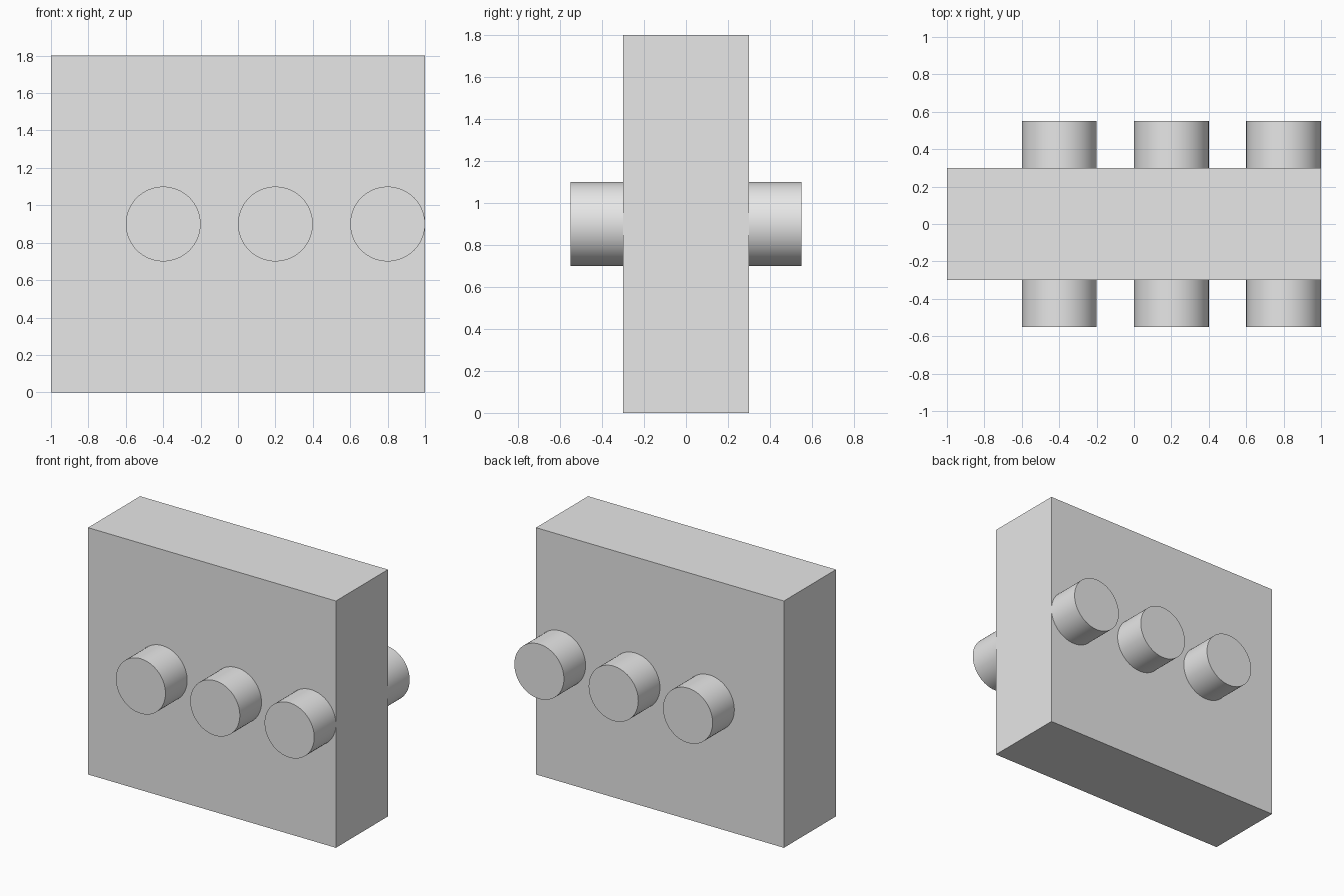
import bpy
import math

cube = bpy.data.objects.get("Cube")
if cube:
    bpy.data.objects.remove(cube, do_unlink=True)

# Single plain grey material
GREY = (0.8, 0.8, 0.8, 1.0)
grey = bpy.data.materials.new("light_grey")
grey.use_nodes = True
grey.diffuse_color = GREY
bsdf = next(n for n in grey.node_tree.nodes if n.type == 'BSDF_PRINCIPLED')
bsdf.inputs["Base Color"].default_value = GREY

WIDTH, DEPTH, HEIGHT = 2.0, 0.6, 1.8
PEG_RADIUS, PEG_LENGTH = 0.2, 1.1


def finish(name):
    obj = bpy.context.object
    obj.name = name
    obj.data.materials.clear()
    obj.data.materials.append(grey)
    return obj


# Upright slab
bpy.ops.mesh.primitive_cube_add(size=1, location=(0, 0, HEIGHT / 2))
slab = finish("slab")
slab.scale = (WIDTH, DEPTH, HEIGHT)
bpy.ops.object.transform_apply(location=False, rotation=False, scale=True)

# Round pegs running through the slab, standing out at front and back
for name, x in (("right", -0.4), ("middle", 0.2), ("left", 0.8)):
    bpy.ops.mesh.primitive_cylinder_add(
        vertices=64, radius=PEG_RADIUS, depth=PEG_LENGTH,
        location=(x, 0, HEIGHT / 2), rotation=(math.pi / 2, 0, 0))
    finish(name + "_peg")
    bpy.ops.object.shade_smooth_by_angle(angle=math.radians(30))
